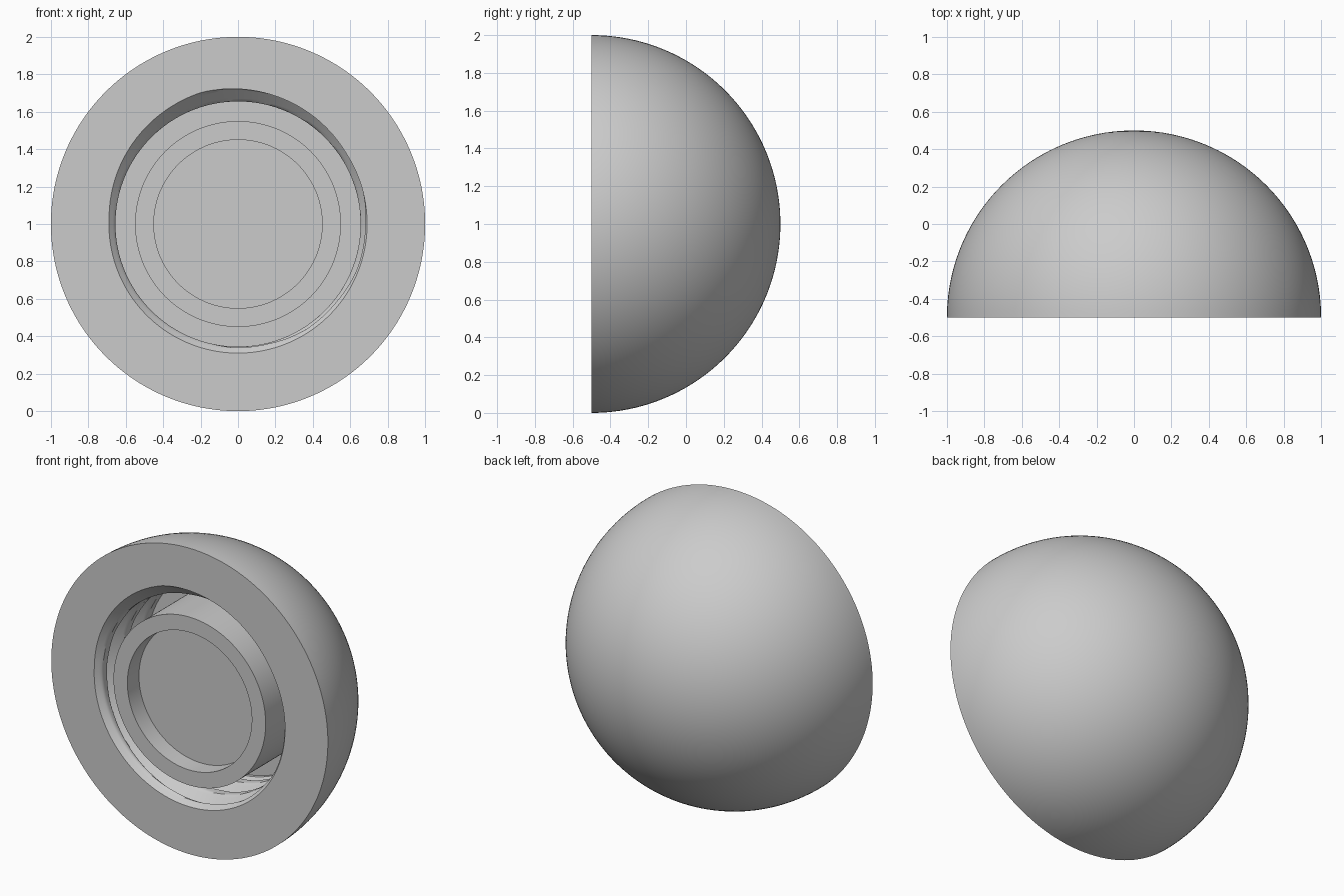
import bpy, bmesh, math

if "Cube" in bpy.data.objects:
    bpy.data.objects.remove(bpy.data.objects["Cube"])

SEG = 160          # segments around the axis
FRONT = -0.5       # y of the flat front face
DEPTH = 0.5        # depth of the threaded socket
PITCH = 0.2        # thread pitch
MINOR, MAJOR = 0.655, 0.73

grey = bpy.data.materials.new("light grey")
grey.diffuse_color = (0.6, 0.6, 0.6, 1)
grey.use_nodes = True
grey.node_tree.nodes["Principled BSDF"].inputs["Base Color"].default_value = grey.diffuse_color


def thread_radius(angle, depth):
    """Radius of the socket wall: helical V groove plus a chamfered mouth."""
    turn = (depth / PITCH + (angle - math.radians(105)) / (2 * math.pi)) % 1
    groove = MAJOR - min(turn, 1 - turn) * PITCH
    if depth > DEPTH - 0.09:                      # thread runs out at the bottom
        groove = min(groove, MINOR + max(0, DEPTH - 0.02 - depth))
    return max(MINOR, groove, 0.69 - depth)


def lathe(name, rows, start_pole, end_pole):
    """Spin rows of (depth, radius function) around the y axis, closed by poles."""
    bm = bmesh.new()
    rings = []
    for depth, radius in rows:
        ring = []
        for i in range(SEG):
            a = 2 * math.pi * i / SEG
            r = radius(a)
            ring.append(bm.verts.new((r * math.cos(a), FRONT + depth, 1 + r * math.sin(a))))
        rings.append(ring)
    for lower, upper in zip(rings, rings[1:]):
        for i in range(SEG):
            j = (i + 1) % SEG
            bm.faces.new((lower[i], lower[j], upper[j], upper[i]))
    for ring, depth in ((rings[0], start_pole), (rings[-1], end_pole)):
        pole = bm.verts.new((0, FRONT + depth, 1))
        for i in range(SEG):
            bm.faces.new((ring[i], ring[(i + 1) % SEG], pole))
    bmesh.ops.recalc_face_normals(bm, faces=bm.faces)
    mesh = bpy.data.meshes.new(name)
    bm.to_mesh(mesh)
    bm.free()
    mesh.materials.append(grey)
    obj = bpy.data.objects.new(name, mesh)
    bpy.context.collection.objects.link(obj)
    bpy.context.view_layer.objects.active = obj
    obj.select_set(True)
    bpy.ops.object.shade_smooth_by_angle(angle=math.radians(30))
    return obj


def const(r):
    return lambda a: r


# dome, from the back pole to the rim of the flat face
rows = []
for k in range(1, 41):
    t = math.pi / 2 * k / 40
    rows.append((math.cos(t), const(math.sin(t))))

# threaded socket wall, from the mouth to the floor
STEPS = 50
for k in range(STEPS + 1):
    d = DEPTH * k / STEPS
    rows.append((d, lambda a, d=d: thread_radius(a, d)))

# central post flush with the face, with a shallow round pocket
POCKET = 0.12
rows += [(DEPTH, const(0.55)), (0, const(0.55)), (0, const(0.45)), (POCKET, const(0.45))]

lathe("threaded_dome", rows, 1.0, POCKET)
